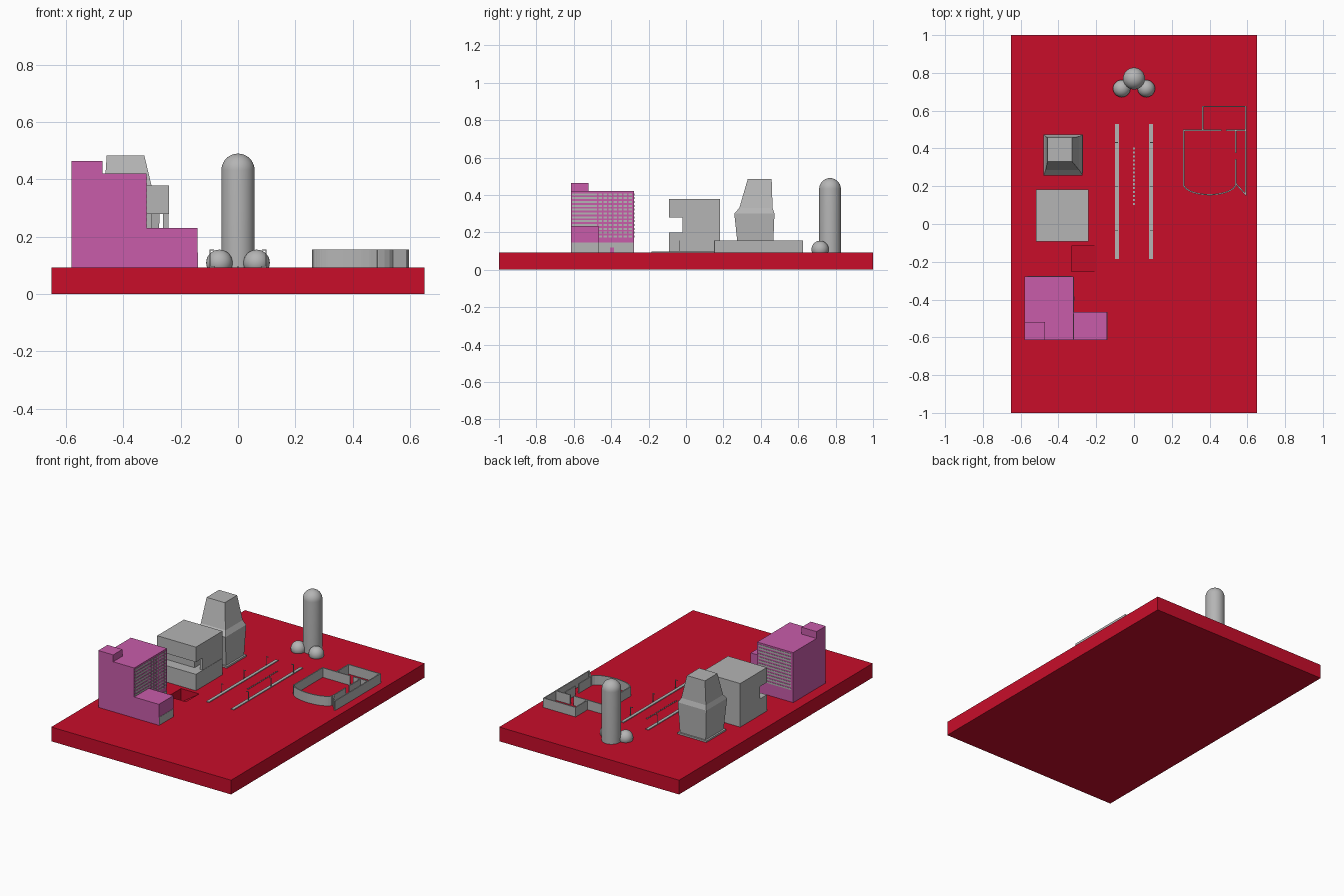
import bpy, bmesh, math
from mathutils import Matrix, Vector

if "Cube" in bpy.data.objects:
    bpy.data.objects.remove(bpy.data.objects["Cube"])


def material(name, rgb):
    m = bpy.data.materials.new(name)
    m.diffuse_color = (*rgb, 1)
    m.use_nodes = True
    m.node_tree.nodes["Principled BSDF"].inputs["Base Color"].default_value = m.diffuse_color
    return m


RED = material("red", (0.58, 0.004, 0.023))
GRAY = material("gray", (0.46, 0.46, 0.46))
PINK = material("pink", (0.58, 0.107, 0.40))
G = 0.093  # top of the ground slab


def finish(name, bm, mat):
    bmesh.ops.recalc_face_normals(bm, faces=bm.faces)
    me = bpy.data.meshes.new(name)
    bm.to_mesh(me)
    bm.free()
    me.materials.append(mat)
    ob = bpy.data.objects.new(name, me)
    bpy.context.collection.objects.link(ob)
    return ob


def add_box(bm, x0, x1, y0, y1, z0, z1):
    size = Matrix.Diagonal((x1 - x0, y1 - y0, z1 - z0, 1))
    mid = Matrix.Translation(((x0 + x1) / 2, (y0 + y1) / 2, (z0 + z1) / 2))
    bmesh.ops.create_cube(bm, size=1, matrix=mid @ size)


def boxes(name, mat, *dims):
    bm = bmesh.new()
    for d in dims:
        add_box(bm, *d)
    return finish(name, bm, mat)


def loft(name, mat, rings):
    """Stack of rectangles (x0, x1, y0, y1, z) skinned into a solid."""
    bm = bmesh.new()
    loops = [[bm.verts.new(p) for p in
              ((a, c, z), (b, c, z), (b, d, z), (a, d, z))] for a, b, c, d, z in rings]
    for lo, hi in zip(loops, loops[1:]):
        for i in range(4):
            j = (i + 1) % 4
            bm.faces.new((lo[i], lo[j], hi[j], hi[i]))
    bm.faces.new(loops[0])
    bm.faces.new(loops[-1])
    return finish(name, bm, mat)


def smooth(ob):
    for p in ob.data.polygons:
        p.use_smooth = True


# ground slab with a sunken ramp
base = boxes("ground_slab", RED, (-0.65, 0.65, -1, 1, 0, G))
bm = bmesh.new()
prism = [[bm.verts.new((x, y, z)) for x, z in
          ((-0.33, 0.004), (-0.20, G - 0.002), (-0.20, G + 0.02), (-0.33, G + 0.02))]
         for y in (-0.252, -0.117)]
for i in range(4):
    j = (i + 1) % 4
    bm.faces.new((prism[0][i], prism[0][j], prism[1][j], prism[1][i]))
for ring in prism:
    bm.faces.new(ring)
cutter = finish("ramp_cutter", bm, RED)
cutter.hide_render = True
mod = base.modifiers.new("ramp", "BOOLEAN")
mod.operation = "DIFFERENCE"
mod.object = cutter
bpy.context.view_layer.objects.active = base
bpy.ops.object.modifier_apply(modifier=mod.name)
bpy.data.objects.remove(cutter)

# pink office block: main body, roof tower, low wing
boxes("office_body", PINK, (-0.58, -0.32, -0.615, -0.278, 0.17, 0.42),
      (-0.58, -0.32, -0.614, -0.279, G, 0.17))
boxes("office_roof_tower", PINK, (-0.58, -0.472, -0.615, -0.52, 0.42, 0.465))
boxes("office_low_wing", PINK, (-0.32, -0.142, -0.615, -0.465, G, 0.23))
# gray ground floor glazing on the right side
boxes("office_ground_glazing", GRAY,
      (-0.142, -0.14, -0.613, -0.465, G, 0.145),
      (-0.321, -0.318, -0.465, -0.28, G, 0.145))
boxes("office_door", PINK, (-0.32, -0.314, -0.405, -0.385, G, 0.12))
# window strips: long ones over the wing and at the back, short ones beside it
windows = []
for i in range(12):
    z = 0.172 + i * 0.0205
    z1 = z + 0.011
    windows.append((-0.565, -0.33, -0.279, -0.276, z, z1))
    if z > 0.23:
        windows.append((-0.321, -0.318, -0.61, -0.475, z, z1))
    for k in range(7):
        y = -0.468 + k * 0.0268
        windows.append((-0.321, -0.318, y, y + 0.018, z, z1))
boxes("office_windows", GRAY, *windows)

# gray cube building with a recessed middle storey
boxes("cube_lower_storey", GRAY, (-0.52, -0.24, -0.092, 0.183, G, 0.2))
boxes("cube_middle_storey", GRAY, (-0.52, -0.30, -0.02, 0.183, 0.2, 0.28),
      (-0.262, -0.242, -0.02, 0.183, 0.2, 0.28))
boxes("cube_upper_storey", GRAY, (-0.52, -0.24, -0.092, 0.183, 0.28, 0.378))

# tapered tower on a thin plinth
boxes("tapered_tower_plinth", GRAY, (-0.48, -0.27, 0.27, 0.475, G, 0.104))
loft("tapered_tower", GRAY, [
    (-0.468, -0.282, 0.28, 0.465, 0.1), (-0.478, -0.272, 0.258, 0.473, 0.30),
    (-0.468, -0.29, 0.285, 0.463, 0.33), (-0.458, -0.327, 0.33, 0.458, 0.484)])

# round tower with domed top, turned from a profile
bm = bmesh.new()
r, top = 0.058, 0.49
profile = [(r, G - 0.01)] + [(r * math.cos(a), top - r + r * math.sin(a))
                             for a in [math.pi / 2 * i / 10 for i in range(11)]]
verts = [bm.verts.new((x, 0.77, z)) for x, z in profile]
edges = [bm.edges.new(e) for e in zip(verts, verts[1:])]
bmesh.ops.spin(bm, geom=verts + edges, cent=(0, 0.77, 0), axis=(0, 0, 1),
               angle=2 * math.pi, steps=40)
bmesh.ops.remove_doubles(bm, verts=bm.verts, dist=0.0002)
smooth(finish("round_tower", bm, GRAY))
for side, sx in (("left", -1), ("right", 1)):
    bm = bmesh.new()
    bmesh.ops.create_uvsphere(bm, u_segments=32, v_segments=18, radius=0.046,
                              matrix=Matrix.Translation((sx * 0.065, 0.717, 0.109)))
    smooth(finish(side + "_ball", bm, GRAY))

# low walled enclosure with a bowed front
arc = [(0.40 - 0.14 * math.cos(t), 0.215 - 0.06 * math.sin(t))
       for t in [math.pi * i / 14 for i in range(15)]]
paths = [
    [(0.264, 0.497)] + [(0.264, 0.215)] + arc[1:-1] + [(0.538, 0.215), (0.592, 0.155)],
    [(0.592, 0.155), (0.592, 0.622), (0.364, 0.622), (0.364, 0.497)],
    [(0.264, 0.497), (0.46, 0.497)],
    [(0.49, 0.497), (0.592, 0.497)],
    [(0.538, 0.215), (0.538, 0.34)],
    [(0.538, 0.38), (0.538, 0.497)],
]
bm = bmesh.new()
for path in paths:
    for a, b in zip(path, path[1:]):
        a, b = Vector((*a, 0.124)), Vector((*b, 0.124))
        d = b - a
        m = (Matrix.Translation((a + b) / 2) @ Matrix.Rotation(math.atan2(d.y, d.x), 4, "Z")
             @ Matrix.Diagonal((d.length + 0.006, 0.007, 0.062, 1)))
        bmesh.ops.create_cube(bm, size=1, matrix=m)
finish("enclosure_walls", bm, GRAY)

# avenue: two kerbs, lamp posts and a dashed centre line
for side, s in (("left", -1), ("right", 1)):
    boxes(side + "_kerb", GRAY, (s * 0.09 - 0.01, s * 0.09 + 0.01, -0.185, 0.53, G, G + 0.005))
    posts = []
    for y in (-0.033, 0.2, 0.432):
        x = s * 0.098
        posts.append((x - 0.002, x + 0.002, y - 0.002, y + 0.002, G, 0.156))
        xa, xb = sorted((x, x - s * 0.014))
        posts.append((xa, xb, y - 0.002, y + 0.002, 0.152, 0.156))
    boxes(side + "_lamp_posts", GRAY, *posts)
boxes("centre_dashes", GRAY, *[(-0.004, 0.004, 0.1 + 0.021 * i, 0.111 + 0.021 * i, G, G + 0.004)
                               for i in range(15)])
